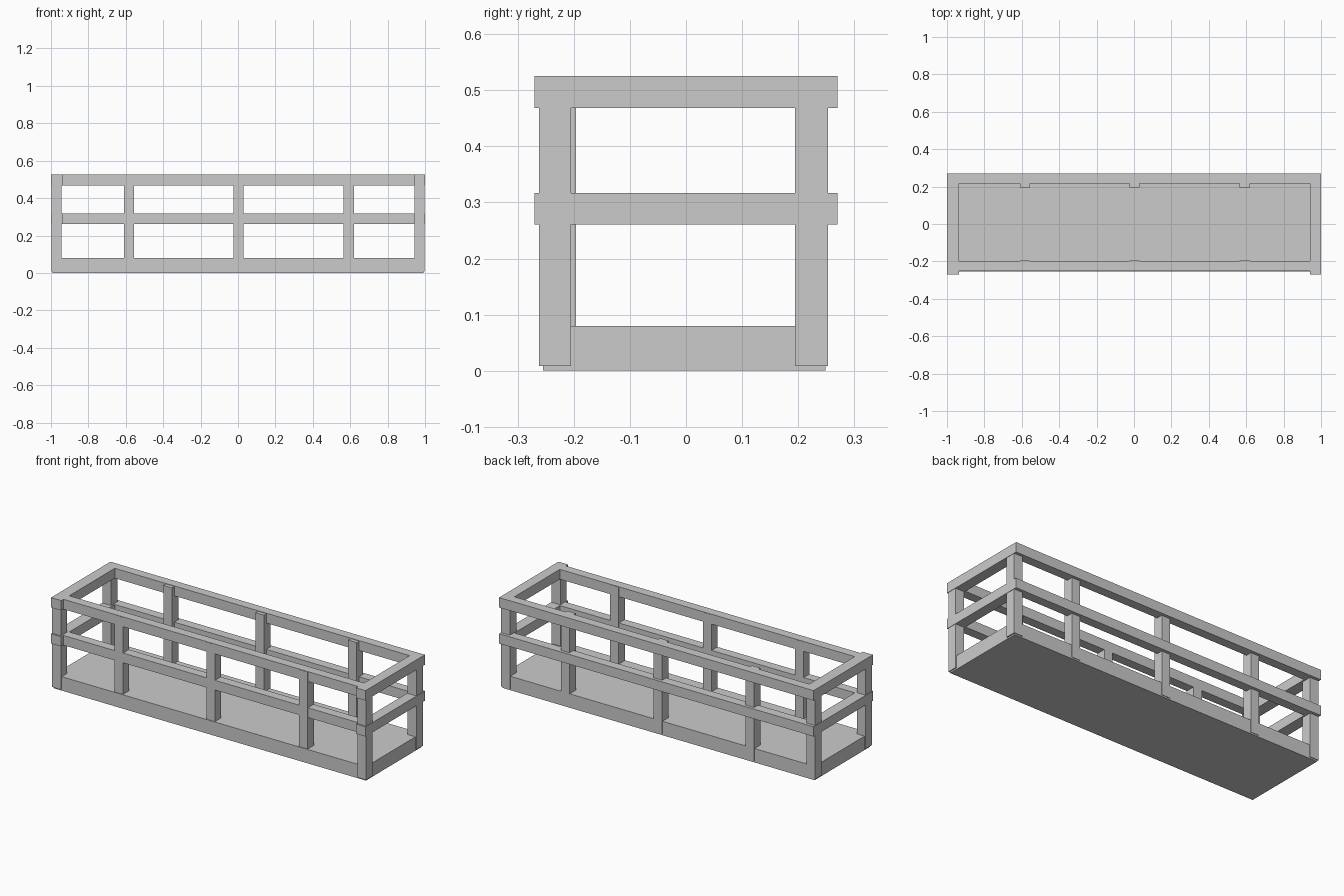
import bpy

if "Cube" in bpy.data.objects:
    bpy.data.objects.remove(bpy.data.objects["Cube"])


def box(name, x, y, z):
    """Axis-aligned box from (min, max) ranges."""
    bpy.ops.mesh.primitive_cube_add(
        size=1, location=[(a + b) / 2 for a, b in (x, y, z)])
    ob = bpy.context.object
    ob.name = name
    ob.scale = [b - a for a, b in (x, y, z)]
    bpy.ops.object.transform_apply(location=False, rotation=False, scale=True)
    return ob


# solid base slab
box("base_slab", (-0.992, 0.992), (-0.255, 0.249), (0, 0.08))

# corner posts
for side, x in (("left", (-0.998, -0.943)), ("right", (0.943, 0.998))):
    box(f"{side}_front_corner_post", x, (-0.262, -0.205), (0.008, 0.522))
    box(f"{side}_back_corner_post", x, (0.194, 0.253), (0.008, 0.522))

# intermediate posts along both long sides
for i, x in enumerate((-0.583, 0.002, 0.592)):
    span = (x - 0.027, x + 0.027)
    box(f"front_post_{i}", span, (-0.251, -0.196), (0.008, 0.522))
    box(f"back_post_{i}", span, (0.194, 0.252), (0.008, 0.522))

# middle and top rails: the back rail sits outside its posts
for level, z in (("middle", (0.261, 0.317)), ("top", (0.468, 0.525))):
    box(f"{level}_front_rail", (-0.95, 0.95), (-0.25, -0.197), z)
    box(f"{level}_back_rail", (-0.99, 0.99), (0.216, 0.269), z)
    box(f"{level}_left_rail", (-1.0, -0.935), (-0.27, 0.27), z)
    box(f"{level}_right_rail", (0.94, 1.0), (-0.27, 0.27), z)
